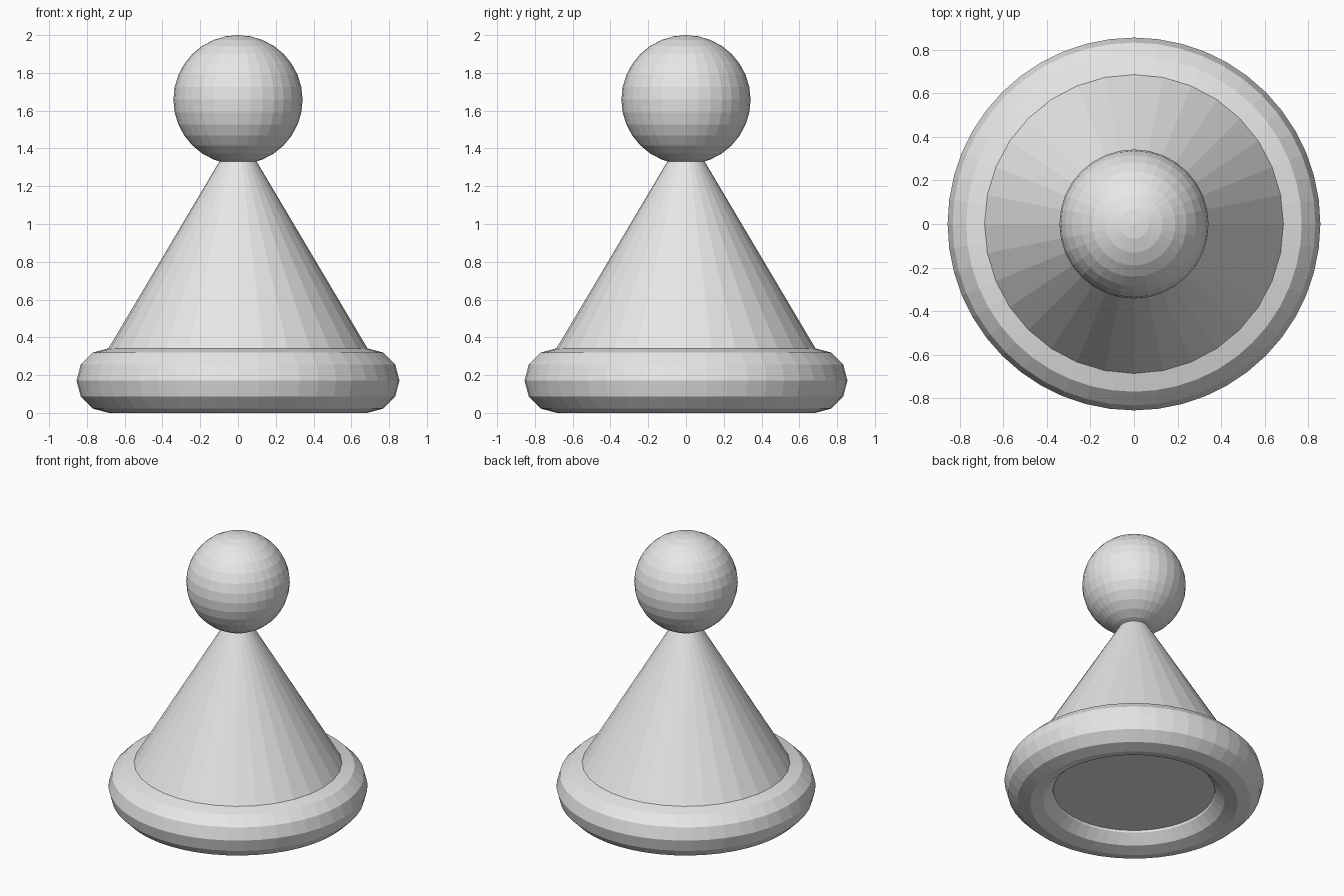
import bpy

if "Cube" in bpy.data.objects:
    bpy.data.objects.remove(bpy.data.objects["Cube"])

grey = bpy.data.materials.new("plain grey")
grey.diffuse_color = (0.8, 0.8, 0.8, 1.0)
grey.use_nodes = True
grey.node_tree.nodes["Principled BSDF"].inputs["Base Color"].default_value = grey.diffuse_color


def finish(name):
    obj = bpy.context.object
    obj.name = name
    obj.data.materials.append(grey)
    return obj


MAJOR, MINOR = 0.684, 0.171      # base ring radii
HEAD = 0.342                     # ball radius
BODY_Z, BODY_TOP = 0.10, 1.497   # cone extent

# Rounded ring the pawn stands on
bpy.ops.mesh.primitive_torus_add(major_radius=MAJOR, minor_radius=MINOR,
                                 major_segments=48, minor_segments=12,
                                 location=(0, 0, MINOR))
finish("base_ring")

# Conical body, its flat underside closing the ring
bpy.ops.mesh.primitive_cone_add(vertices=32, radius1=0.829, radius2=0,
                                depth=BODY_TOP - BODY_Z,
                                location=(0, 0, (BODY_TOP + BODY_Z) / 2))
finish("cone_body")

# Ball head
bpy.ops.mesh.primitive_uv_sphere_add(segments=32, ring_count=16, radius=HEAD,
                                     location=(0, 0, 2 - HEAD))
finish("ball_head")
